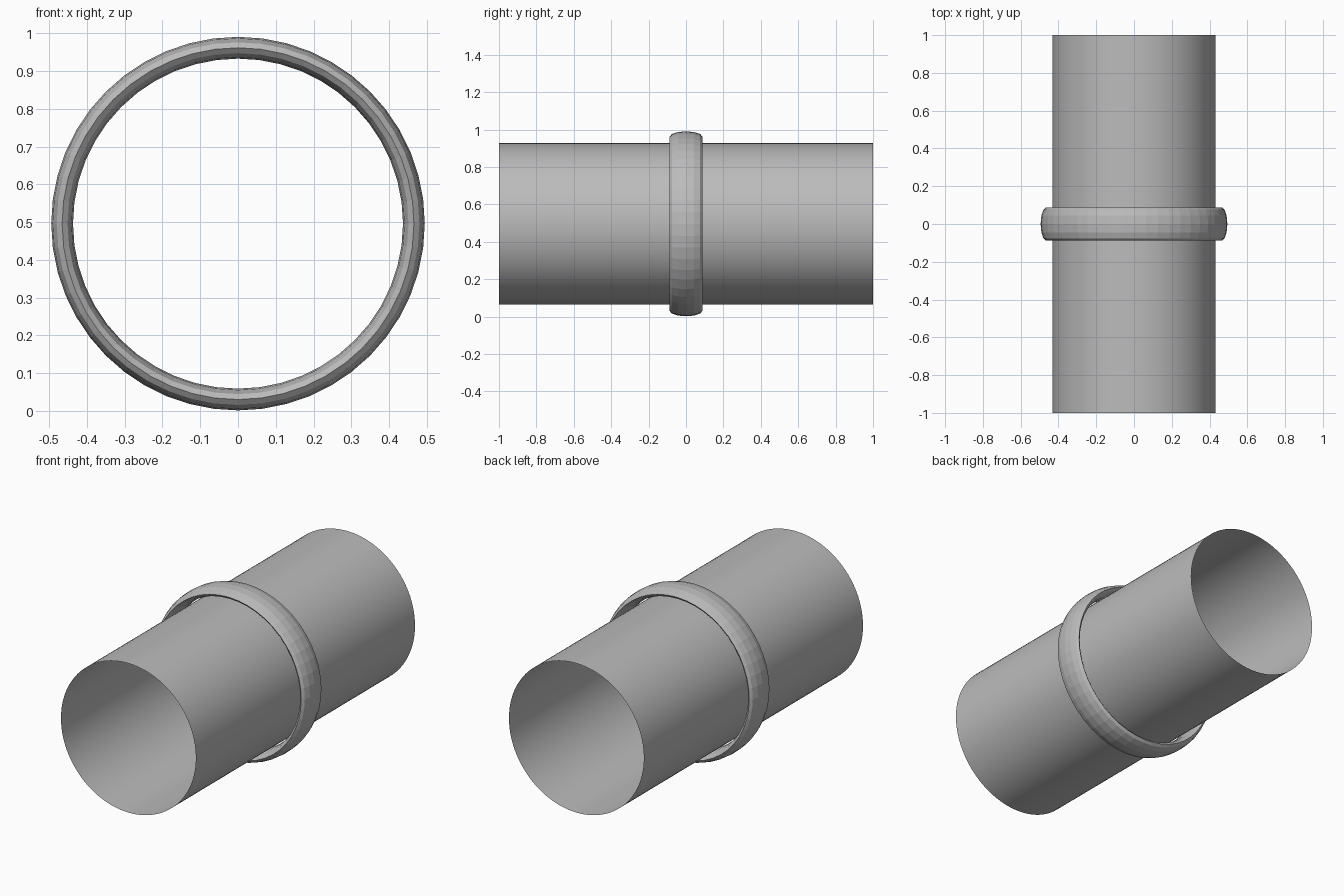
import bpy
import math

if "Cube" in bpy.data.objects:
    bpy.data.objects.remove(bpy.data.objects["Cube"])

CENTRE = (0, 0, 0.496)
grey = bpy.data.materials.new("plain_grey")
grey.diffuse_color = (0.5, 0.5, 0.5, 1)
grey.use_nodes = True
grey.node_tree.nodes["Principled BSDF"].inputs["Base Color"].default_value = grey.diffuse_color

# Thin-walled tube, open at both ends, lying along y
bpy.ops.mesh.primitive_cylinder_add(vertices=96, radius=0.431, depth=2, end_fill_type='NOTHING',
                                    location=CENTRE, rotation=(math.pi / 2, 0, 0))
tube = bpy.context.object
tube.name = "open_tube"
tube.data.materials.append(grey)
bpy.ops.object.shade_smooth()

# Collar ring: a faceted torus stretched along the tube
bpy.ops.mesh.primitive_torus_add(major_segments=48, minor_segments=12, major_radius=0.4655,
                                 minor_radius=0.0288, location=CENTRE,
                                 rotation=(math.pi / 2, 0, 0))
collar = bpy.context.object
collar.name = "collar_ring"
collar.scale = (1, 1, 3.05)
collar.data.materials.append(grey)
bpy.ops.object.shade_flat()
